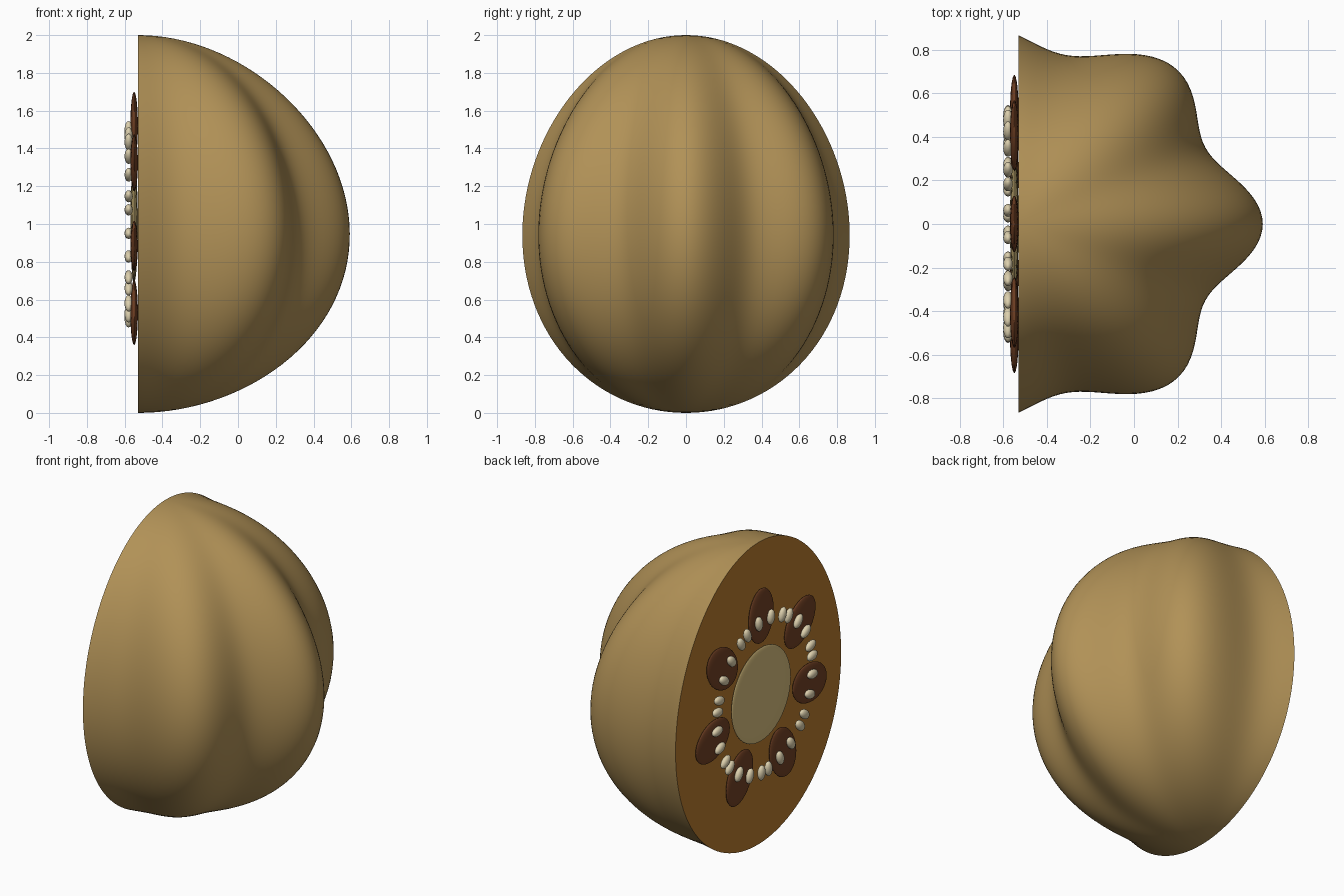
import bpy, bmesh, math
from mathutils import Matrix, Vector

if "Cube" in bpy.data.objects:
    bpy.data.objects.remove(bpy.data.objects["Cube"])

CUT_X = -0.53   # plane of the sliced face
LOBES = 7


def material(name, rgb):
    m = bpy.data.materials.new(name)
    m.diffuse_color = (*rgb, 1)
    m.use_nodes = True
    m.node_tree.nodes["Principled BSDF"].inputs["Base Color"].default_value = m.diffuse_color
    return m


skin = material("tan_skin", (0.44, 0.285, 0.095))
flesh = material("brown_flesh", (0.48, 0.20, 0.028))
pod_mat = material("dark_brown", (0.17, 0.053, 0.018))
core_mat = material("pale_core", (0.69, 0.52, 0.21))
seed_mat = material("cream_seed", (0.72, 0.63, 0.42))


def finish(name, bm, mats, angle):
    bmesh.ops.recalc_face_normals(bm, faces=bm.faces)
    mesh = bpy.data.meshes.new(name)
    bm.to_mesh(mesh)
    bm.free()
    for m in mats:
        mesh.materials.append(m)
    obj = bpy.data.objects.new(name, mesh)
    bpy.context.collection.objects.link(obj)
    bpy.context.view_layer.objects.active = obj
    obj.select_set(True)
    bpy.ops.object.shade_smooth_by_angle(angle=math.radians(angle))
    obj.select_set(False)
    return obj


# Half fruit: lobed, slightly egg-shaped shell closed by a flat cut face;
# the lobes fade out toward both poles
def shell_point(phi, t):
    w, s = math.cos(phi), math.sin(phi)
    r = s * (1 - 0.06 * w) * (1 + 0.08 * s * math.cos(LOBES * t))
    return (CUT_X + 1.037 * r * math.cos(t), 0.865 * r * math.sin(t), 1 + w)


ROWS, COLS = 64, 96
bm = bmesh.new()
top = bm.verts.new((CUT_X, 0, 2))
bottom = bm.verts.new((CUT_X, 0, 0))
rings = [[bm.verts.new(shell_point(math.pi * i / ROWS, math.pi * (j / COLS - 0.5)))
          for j in range(COLS + 1)] for i in range(1, ROWS)]
for j in range(COLS):
    bm.faces.new((top, rings[0][j], rings[0][j + 1]))
    bm.faces.new((bottom, rings[-1][j + 1], rings[-1][j]))
    for a, b in zip(rings, rings[1:]):
        bm.faces.new((a[j], b[j], b[j + 1], a[j + 1]))
cap = bm.faces.new([top] + [r[0] for r in rings] + [bottom] + [r[-1] for r in reversed(rings)])
cap.material_index = 1
finish("half_fruit", bm, [skin, flesh], 40)


# Flattened ellipsoids laid on the cut face, each turned to point outward
def pebbles(name, mat, x, ring_radius, angles, size, segs):
    bm = bmesh.new()
    for a in angles:
        centre = Vector((x, ring_radius * math.sin(a), 1 + ring_radius * math.cos(a)))
        m = (Matrix.Translation(centre) @ Matrix.Rotation(-a, 4, "X")
             @ Matrix.Diagonal((*size, 1)))
        bmesh.ops.create_uvsphere(bm, u_segments=segs, v_segments=segs // 2, radius=1, matrix=m)
    return finish(name, bm, [mat], 80)


step = 2 * math.pi / LOBES
pod_angles = [i * step for i in range(LOBES)]
seed_angles = [a + math.radians(d) for a in pod_angles for d in (-21.5, -7.2, 7.2, 21.5)]

pebbles("core", core_mat, -0.55, 0, [0], (0.02, 0.31, 0.31), 48)
pebbles("seed_pods", pod_mat, -0.55, 0.52, pod_angles, (0.02, 0.13, 0.18), 32)
pebbles("seeds", seed_mat, -0.579, 0.50, seed_angles, (0.022, 0.03, 0.049), 16)
